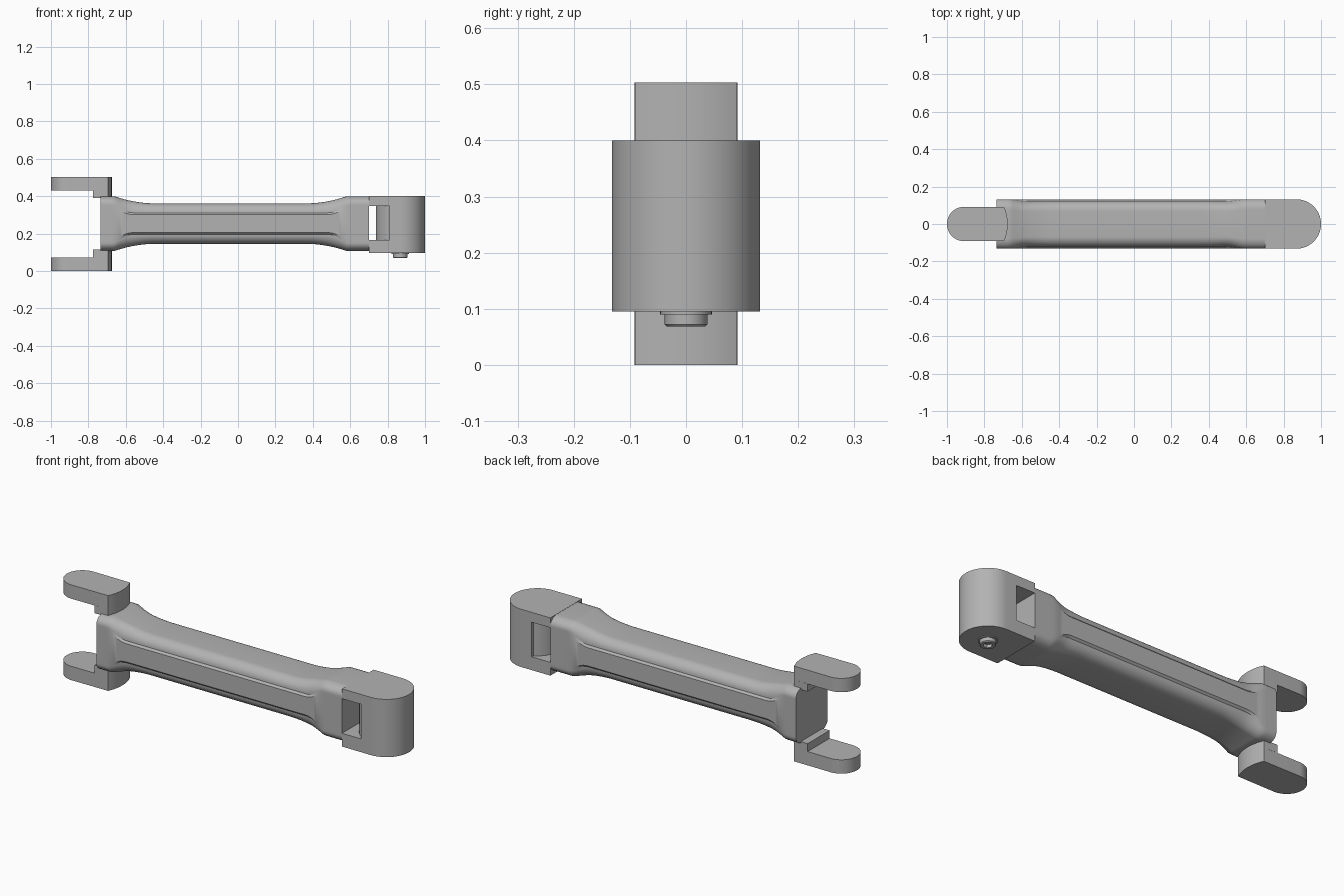
import bpy, bmesh, math

if "Cube" in bpy.data.objects:
    bpy.data.objects.remove(bpy.data.objects["Cube"], do_unlink=True)

grey = bpy.data.materials.new("satin_grey")
grey.use_nodes = True
colour = (0.45, 0.45, 0.45, 1)
grey.diffuse_color = colour
grey.node_tree.nodes["Principled BSDF"].inputs["Base Color"].default_value = colour

MID = 0.253    # height of the arm's axis
HALF = 0.132   # half width of arm and barrel
PIVOT = 0.868  # barrel axis


def finish(name, bm, angle=30):
    bmesh.ops.recalc_face_normals(bm, faces=bm.faces)
    mesh = bpy.data.meshes.new(name)
    bm.to_mesh(mesh)
    bm.free()
    obj = bpy.data.objects.new(name, mesh)
    bpy.context.collection.objects.link(obj)
    mesh.materials.append(grey)
    bpy.ops.object.select_all(action="DESELECT")
    obj.select_set(True)
    bpy.context.view_layer.objects.active = obj
    bpy.ops.object.shade_smooth_by_angle(angle=math.radians(angle))
    return obj


def loft(name, rings, angle=30):
    """Skin equal-length closed rings and cap both ends."""
    bm = bmesh.new()
    loops = [[bm.verts.new(p) for p in ring] for ring in rings]
    n = len(loops[0])
    for a, b in zip(loops, loops[1:]):
        for i in range(n):
            j = (i + 1) % n
            bm.faces.new((a[i], a[j], b[j], b[i]))
    bm.faces.new(loops[0])
    bm.faces.new(loops[-1])
    return finish(name, bm, angle)


def prism(name, outline, z0, z1):
    return loft(name, [[(x, y, z) for x, y in outline] for z in (z0, z1)])


def arc(cx, radius, start, end, steps=32):
    angles = [math.radians(start + (end - start) * i / steps) for i in range(steps + 1)]
    return [(cx + radius * math.cos(a), radius * math.sin(a)) for a in angles]


def box(x0, x1, y):
    return [(x0, -y), (x1, -y), (x1, y), (x0, y)]


def ease(value, low, high):
    t = min(max((value - low) / (high - low), 0), 1)
    return t * t * (3 - 2 * t)


# Waisted arm: flat side panels with a small step down to the rounded grip
def section(x):
    u = abs(x + 0.04)
    t = min(max((u - 0.40) / 0.22, 0), 1)
    height = 0.108 + 0.038 * t * t
    flare = ease(u, 0.52, 0.64)
    panel = 0.048 + (height - 0.10) * flare
    step = 0.010 * (1 - flare)
    side = HALF - step
    base = panel + 0.010
    quarter = [(HALF, panel)]
    for i in range(11):
        a = math.radians(9 * i)
        quarter.append((side - 0.055 * (1 - math.cos(a)),
                        base + (height - base) * math.sin(a)))
    half = quarter + [(-y, z) for y, z in reversed(quarter)]
    ring = half + [(-y, -z) for y, z in half]
    return [(x, y, MID + z) for y, z in ring]


count = 96
loft("arm_body", [section(-0.735 + 1.435 * i / count) for i in range(count + 1)], 25)

# Fork tabs, each with a stepped foot and a gently bowed inner end
bow = arc(-0.89, 0.215, -25, 25, 12)
foot = [(-0.775, -0.092)] + bow + [(-0.775, 0.092)]
tab = arc(-0.908, 0.092, 90, 270) + bow
for label, tab_z, foot_z in (("upper", (0.43, 0.503), (0.39, 0.431)),
                             ("lower", (0.0, 0.073), (0.072, 0.115))):
    prism(label + "_fork_tab", tab, *tab_z)
    prism(label + "_fork_foot", foot, *foot_z)

# Hinge barrel: round core between two plates, flat-sided outer shell
prism("barrel_core", arc(PIVOT, HALF - 0.001, 0, 360, 64)[:-1], 0.16, 0.35)
prism("barrel_shell", arc(PIVOT, HALF, -90, 90) + [(0.81, HALF), (0.81, -HALF)], 0.095, 0.40)
prism("upper_hinge_plate", box(0.70, 0.812, HALF), 0.348, 0.40)
prism("lower_hinge_plate", box(0.70, 0.812, HALF), 0.095, 0.165)


# Bolt under the barrel: washer lip, chamfered head and six-sided socket
def disc(radius, z, sides=48):
    return [(x, y, z) for x, y in arc(PIVOT, radius, 0, 360, sides)[:-1]]


loft("bolt_washer", [disc(0.046, 0.097), disc(0.046, 0.090)])


def hexagon(radius, z):
    ring = []
    for i in range(48):
        a = math.radians(7.5 * i)
        r = radius * math.cos(math.pi / 6) / math.cos((a % (math.pi / 3)) - math.pi / 6)
        ring.append((PIVOT + r * math.cos(a), r * math.sin(a), z))
    return ring


loft("bolt_head", [disc(0.038, 0.092), disc(0.038, 0.072), disc(0.034, 0.068),
                   hexagon(0.022, 0.068), hexagon(0.022, 0.084)])
